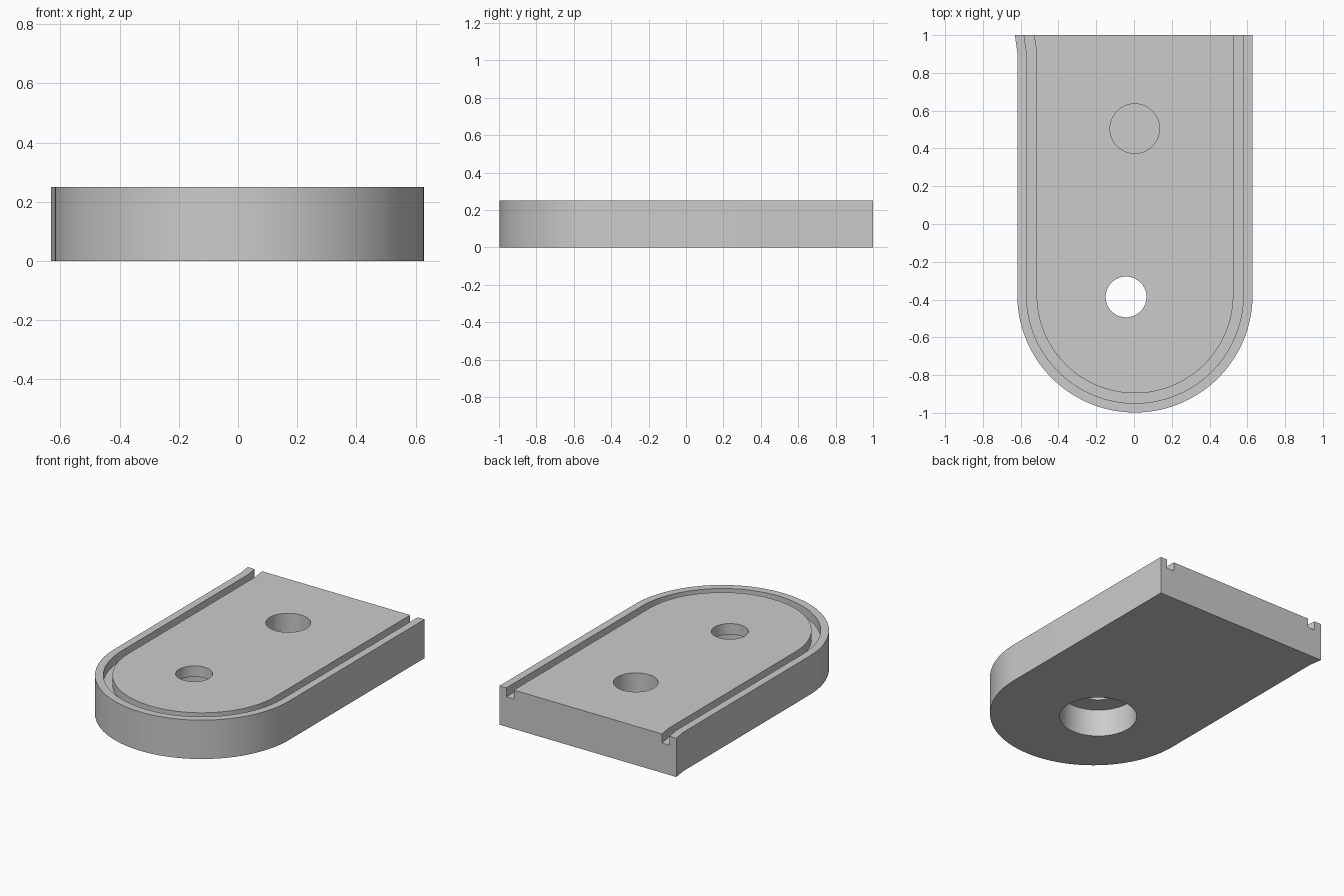
import bpy
import bmesh
import math

cube = bpy.data.objects.get("Cube")
if cube:
    bpy.data.objects.remove(cube, do_unlink=True)

CX, CY = 0.005, -0.375      # centre of the rounded end
HEIGHT = 0.25

grey = bpy.data.materials.new("plain grey")
grey.use_nodes = True
grey.diffuse_color = (0.6, 0.6, 0.6, 1)
grey.node_tree.nodes["Principled BSDF"].inputs["Base Color"].default_value = (0.6, 0.6, 0.6, 1)


def u_outline(r, end_y, steps=72):
    """U-shaped path from the left end, round the nose, to the right end."""
    flare = 0.013 * (end_y - 0.91) / 0.09
    pts = [(CX - r - flare, end_y), (CX - r, 0.91)]
    for i in range(steps + 1):
        a = math.pi + math.pi * i / steps
        pts.append((CX + r * math.cos(a), CY + r * math.sin(a)))
    return pts + [(CX + r, end_y)]


def circle(x, y, r, steps=64):
    return [(x + r * math.cos(2 * math.pi * i / steps),
             y + r * math.sin(2 * math.pi * i / steps)) for i in range(steps)]


def prism(name, outline, z0, z1):
    bm = bmesh.new()
    face = bm.faces.new([bm.verts.new((x, y, z0)) for x, y in outline])
    top = bmesh.ops.extrude_face_region(bm, geom=[face])["geom"]
    for v in top:
        if isinstance(v, bmesh.types.BMVert):
            v.co.z = z1
    bmesh.ops.recalc_face_normals(bm, faces=bm.faces)
    mesh = bpy.data.meshes.new(name)
    bm.to_mesh(mesh)
    bm.free()
    mesh.materials.append(grey)
    ob = bpy.data.objects.new(name, mesh)
    bpy.context.collection.objects.link(ob)
    return ob


# Plate with one rounded end
plate = prism("base_plate", u_outline(0.623, 1.0), 0, HEIGHT)

# Groove, blind hole, through hole and wide recess underneath
groove = u_outline(0.574, 1.1) + u_outline(0.521, 1.1)[::-1]
cutters = [
    prism("groove_cutter", groove, HEIGHT - 0.058, 0.4),
    prism("blind_hole_cutter", circle(0.004, 0.505, 0.131), 0.06, 0.4),
    prism("through_hole_cutter", circle(-0.042, -0.386, 0.108), 0.1, 0.4),
    prism("recess_cutter", circle(-0.042, -0.386, 0.232), -0.1, 0.18),
]
for cutter in cutters:
    cutter.hide_render = True
    mod = plate.modifiers.new(cutter.name, "BOOLEAN")
    mod.operation = "DIFFERENCE"
    mod.solver = "EXACT"
    mod.object = cutter

# Bake the cuts and drop the cutters
bpy.context.view_layer.update()
graph = bpy.context.evaluated_depsgraph_get()
baked = bpy.data.meshes.new_from_object(plate.evaluated_get(graph))
plate.modifiers.clear()
plate.data = baked
for cutter in cutters:
    bpy.data.objects.remove(cutter, do_unlink=True)

for ob in bpy.context.selected_objects:
    ob.select_set(False)
plate.select_set(True)
bpy.context.view_layer.objects.active = plate
bpy.ops.object.shade_smooth_by_angle(angle=math.radians(30))
